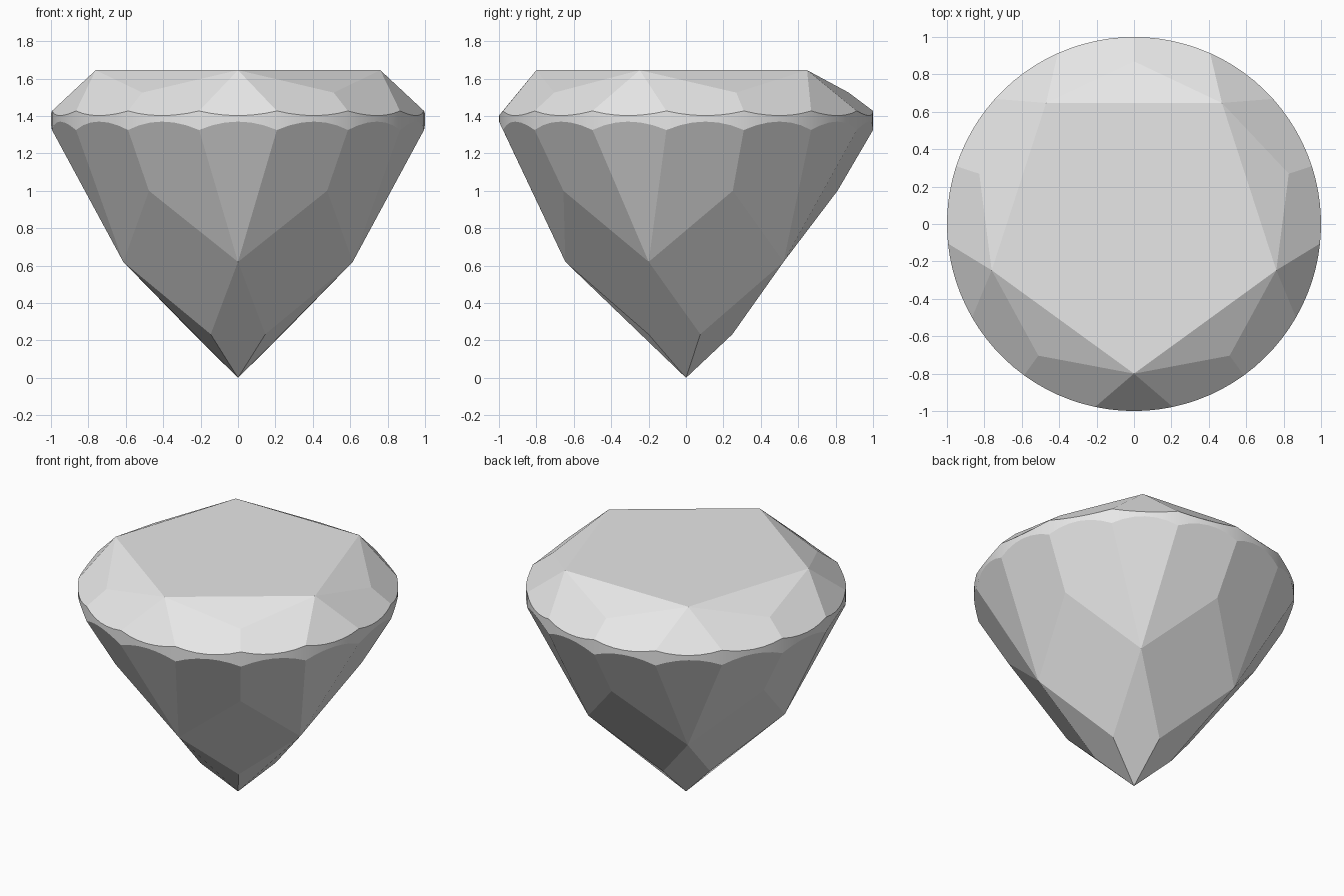
import bpy
import bmesh
from math import cos, radians

from mathutils import Matrix, Vector

if "Cube" in bpy.data.objects:
    bpy.data.objects.remove(bpy.data.objects["Cube"], do_unlink=True)

FOLD = 5                 # symmetry of the cut
SCALLOPS = 3 * FOLD      # facets meeting the girdle above and below
STEPS = 6                # girdle segments per scallop
COUNT = SCALLOPS * STEPS

stone = bpy.data.materials.new("pale grey stone")
stone.use_nodes = True
stone.diffuse_color = (0.8, 0.8, 0.8, 1)
stone.node_tree.nodes["Principled BSDF"].inputs["Base Color"].default_value = (0.8, 0.8, 0.8, 1)

bm = bmesh.new()


def polar(radius, degrees, z):
    """New vertex at an angle measured from the front (-y)."""
    spin = Matrix.Rotation(radians(degrees), 3, "Z")
    return bm.verts.new(spin @ Vector((0, -radius, z)))


def star(radius, z, offset=0):
    return [polar(radius, offset + k * 360 / FOLD, z) for k in range(FOLD)]


def girdle_ring(middle, corner):
    """Scalloped ring: each flat facet meets the round girdle in an arc."""
    half = 180 / SCALLOPS
    ring = []
    for i in range(COUNT):
        angle = i * 360 / COUNT
        off = (angle + half) % (2 * half) - half
        bulge = (1 - cos(radians(off))) / (1 - cos(radians(half)))
        ring.append(polar(1, angle, middle + (corner - middle) * bulge))
    return ring


def girdle_facets(ring, tips, mids):
    """Facets running from the girdle to the star tips and mid points."""
    for j in range(SCALLOPS):
        arc = [ring[(j * STEPS + s) % COUNT] for s in range(-STEPS // 2, STEPS // 2 + 1)]
        k, kind = divmod(j, 3)
        if kind == 0:
            inner = [tips[k]]
        elif kind == 1:
            inner = [mids[k], tips[k]]
        else:
            inner = [tips[(k + 1) % FOLD], mids[k]]
        bm.faces.new(arc + inner)


# Key points of the cut
table = star(0.80, 1.645)
crown_mid = star(0.87, 1.525, 36)
upper = girdle_ring(1.402, 1.427)
lower = girdle_ring(1.37, 1.325)
pavilion_mid = star(0.81, 1.0, 36)
pavilion_tip = star(0.645, 0.62)
culet_mid = star(0.248, 0.233, 36)
culet = bm.verts.new((0, 0, 0))

# Crown, table and pavilion
bm.faces.new(table)
girdle_facets(upper, table, crown_mid)
girdle_facets(lower, pavilion_tip, pavilion_mid)
for k in range(FOLD):
    n = (k + 1) % FOLD
    bm.faces.new((table[k], crown_mid[k], table[n]))
    bm.faces.new((pavilion_tip[k], pavilion_mid[k], pavilion_tip[n], culet_mid[k]))
    bm.faces.new((pavilion_tip[k], culet_mid[k], culet, culet_mid[k - 1]))

# Round girdle band, smooth around but with crisp borders
for i in range(COUNT):
    n = (i + 1) % COUNT
    band = bm.faces.new((lower[i], lower[n], upper[n], upper[i]))
    band.smooth = True
bmesh.ops.recalc_face_normals(bm, faces=bm.faces)
for edge in bm.edges:
    edge.smooth = all(face.smooth for face in edge.link_faces)

mesh = bpy.data.meshes.new("cut_gem")
bm.to_mesh(mesh)
bm.free()
mesh.materials.append(stone)
gem = bpy.data.objects.new("cut_gem", mesh)
bpy.context.collection.objects.link(gem)
